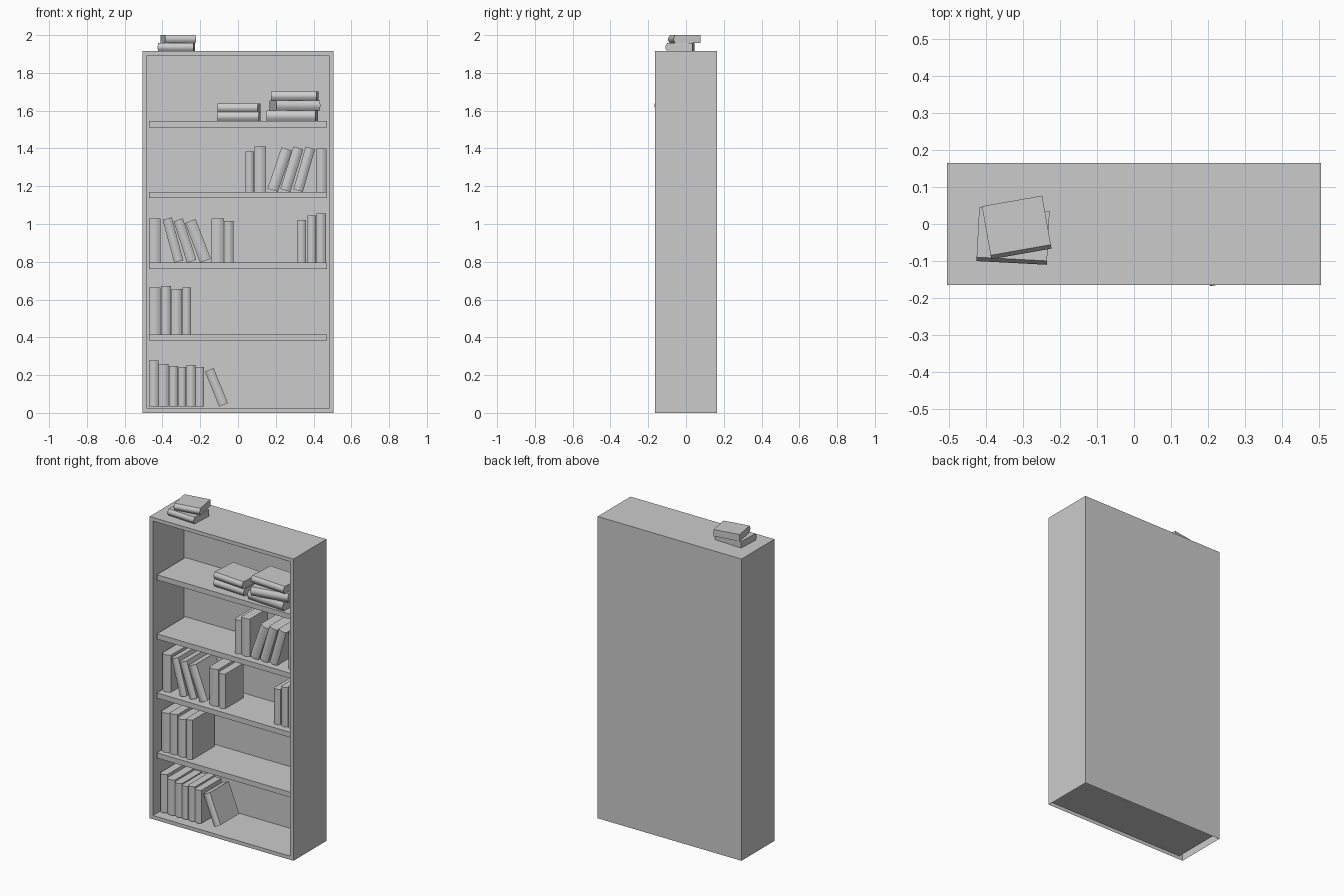
import bpy, bmesh, math
from mathutils import Matrix, Vector

cube = bpy.data.objects.get("Cube")
if cube:
    bpy.data.objects.remove(cube, do_unlink=True)

grey = bpy.data.materials.new("plain_grey")
grey.use_nodes = True
COLOUR = (0.6, 0.6, 0.6, 1)
grey.diffuse_color = COLOUR
grey.node_tree.nodes["Principled BSDF"].inputs["Base Color"].default_value = COLOUR

HALF_W, HALF_D, TOP = 0.505, 0.165, 1.915
BOARD = 0.033


def finish(bm, name, smooth=False):
    mesh = bpy.data.meshes.new(name)
    bm.to_mesh(mesh)
    bm.free()
    mesh.materials.append(grey)
    obj = bpy.data.objects.new(name, mesh)
    bpy.context.collection.objects.link(obj)
    if smooth:
        bpy.ops.object.select_all(action='DESELECT')
        obj.select_set(True)
        bpy.context.view_layer.objects.active = obj
        bpy.ops.object.shade_smooth_by_angle(angle=math.radians(35))
    return obj


def box(bm, x0, x1, y0, y1, z0, z1):
    size = Matrix.Diagonal((x1 - x0, y1 - y0, z1 - z0, 1))
    centre = Matrix.Translation(((x0 + x1) / 2, (y0 + y1) / 2, (z0 + z1) / 2))
    return bmesh.ops.create_cube(bm, size=1, matrix=centre @ size)


# Case: a box with a hollowed front and an open underside
bm = bmesh.new()
box(bm, -HALF_W, HALF_W, -HALF_D, HALF_D, 0, TOP)
bm.normal_update()
front = next(f for f in bm.faces if f.normal.y < -0.9)
under = next(f for f in bm.faces if f.normal.z < -0.9)
bmesh.ops.delete(bm, geom=[under], context='FACES_ONLY')
bmesh.ops.inset_region(bm, faces=[front], thickness=BOARD, use_boundary=True)
pushed = bmesh.ops.extrude_discrete_faces(bm, faces=[front])["faces"][0]
bmesh.ops.translate(bm, verts=pushed.verts, vec=(0, 2 * HALF_D - 0.02, 0))
finish(bm, "case")

# Shelves
SHELF_TOPS = (0.415, 0.795, 1.17, 1.545)
for i, z in enumerate(SHELF_TOPS):
    bm = bmesh.new()
    box(bm, -HALF_W + BOARD, HALF_W - BOARD, -0.14, 0.145, z - BOARD, z)
    finish(bm, f"shelf_{i + 1}")


def book(name, thick, length, depth, matrix):
    """Upright book: lower left spine corner at the origin, spine towards -y."""
    bulge = min(0.012, thick * 0.25)
    steps = 8
    outline = [(thick, depth), (0, depth)]
    for i in range(steps + 1):
        t = i / steps
        outline.append((thick * t, bulge * (1 - math.sin(math.pi * t))))
    bm = bmesh.new()
    base = bm.faces.new([bm.verts.new((x, y, 0)) for x, y in outline])
    up = bmesh.ops.extrude_face_region(bm, geom=[base])["geom"]
    bmesh.ops.translate(bm, vec=(0, 0, length),
                        verts=[v for v in up if isinstance(v, bmesh.types.BMVert)])
    bmesh.ops.recalc_face_normals(bm, faces=bm.faces)
    bm.transform(matrix)
    finish(bm, name, smooth=True)


def upright(name, x0, x1, z, height, y0, depth):
    book(name, x1 - x0, height, depth, Matrix.Translation((x0, y0, z)))


def leaning(name, x, z, thick, height, tilt, y0, depth):
    """x is the corner that rests on the shelf; positive tilt leans to -x."""
    shift = Matrix.Translation((0 if tilt > 0 else -thick, 0, 0))
    turn = Matrix.Rotation(math.radians(-tilt), 4, 'Y')
    book(name, thick, height, depth, Matrix.Translation((x, y0, z)) @ turn @ shift)


def lying(name, x, y, z, thick, length, depth, turn):
    """x, y is the front left corner, turned about the vertical."""
    place = Matrix.Translation((x, y, z + thick))
    spin = Matrix.Rotation(math.radians(turn), 4, 'Z')
    book(name, thick, length, depth, place @ spin @ Matrix.Rotation(math.pi / 2, 4, 'Y'))


# Upright books: shelf height, spine y, depth, then (left, right, height)
ROWS = {
    "bottom": (BOARD, -0.12, 0.21, [
        (-0.47, -0.42, 0.245), (-0.42, -0.367, 0.225), (-0.365, -0.317, 0.215),
        (-0.315, -0.275, 0.21), (-0.272, -0.225, 0.22), (-0.224, -0.18, 0.21)]),
    "second": (SHELF_TOPS[0], -0.11, 0.23, [
        (-0.47, -0.41, 0.25), (-0.408, -0.355, 0.257),
        (-0.353, -0.297, 0.24), (-0.294, -0.25, 0.25)]),
    "third": (SHELF_TOPS[1], -0.1, 0.19, [
        (-0.47, -0.41, 0.235), (-0.14, -0.075, 0.235), (-0.073, -0.025, 0.22),
        (0.315, 0.36, 0.225), (0.367, 0.412, 0.25), (0.415, 0.465, 0.26)]),
    "fourth": (SHELF_TOPS[2], -0.1, 0.19, [
        (0.04, 0.085, 0.215), (0.087, 0.147, 0.24), (0.415, 0.468, 0.23)]),
}
for row, (z, y, depth, books) in ROWS.items():
    for i, (x0, x1, height) in enumerate(books):
        upright(f"{row}_row_book_{i + 1}", x0, x1, z, height, y, depth)

# Leaning books
LEANERS = [
    (-0.1, BOARD, 0.05, 0.2, 22), (-0.338, SHELF_TOPS[1], 0.05, 0.235, 15),
    (-0.27, SHELF_TOPS[1], 0.052, 0.23, 18), (-0.2, SHELF_TOPS[1], 0.06, 0.225, 21),
    (0.211, SHELF_TOPS[2], 0.058, 0.23, -19), (0.277, SHELF_TOPS[2], 0.055, 0.235, -17),
    (0.343, SHELF_TOPS[2], 0.052, 0.235, -16),
]
for i, (x, z, thick, height, tilt) in enumerate(LEANERS):
    leaning(f"leaning_book_{i + 1}", x, z, thick, height, tilt, -0.11, 0.2)

# Lying books: front left corner, base height, thickness, length, depth, turn
STACKED = [
    (-0.425, -0.1, TOP, 0.042, 0.19, 0.145, -3),
    (-0.385, -0.095, TOP + 0.042, 0.043, 0.165, 0.145, 10),
    (-0.11, -0.09, SHELF_TOPS[3], 0.047, 0.22, 0.19, -3),
    (-0.11, -0.09, SHELF_TOPS[3] + 0.047, 0.046, 0.215, 0.18, -5),
    (0.15, -0.12, SHELF_TOPS[3], 0.055, 0.26, 0.19, -4),
    (0.205, -0.168, SHELF_TOPS[3] + 0.055, 0.055, 0.235, 0.2, 11),
    (0.175, -0.12, SHELF_TOPS[3] + 0.11, 0.047, 0.24, 0.18, -4),
]
for i, spec in enumerate(STACKED):
    lying(f"lying_book_{i + 1}", *spec)
